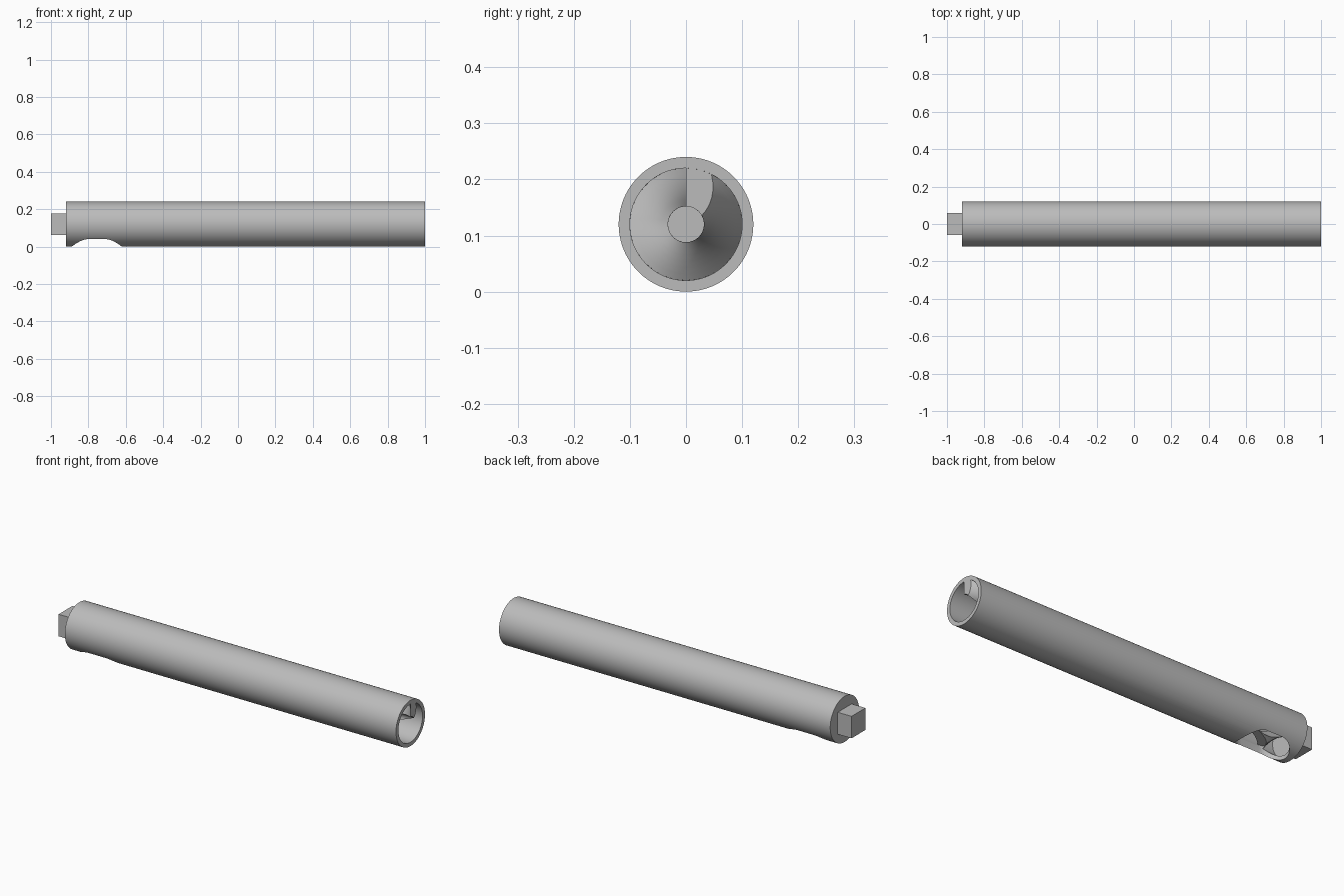
import bpy, bmesh, math
from math import sin, cos, pi, radians

old = bpy.data.objects.get("Cube")
if old:
    bpy.data.objects.remove(old, do_unlink=True)

R, BORE, CORE = 0.12, 0.10, 0.032   # outer, bore and ribbon inner radii
AXIS = 0.12                         # height of the centre line
CAP, FLOOR, MOUTH = -0.92, -0.9, 1.0
PITCH = 0.5

grey = bpy.data.materials.new("plain grey")
grey.use_nodes = True
grey.diffuse_color = (0.5, 0.5, 0.5, 1)
grey.node_tree.nodes["Principled BSDF"].inputs["Base Color"].default_value = (0.5, 0.5, 0.5, 1)


def make(name, bm):
    bmesh.ops.recalc_face_normals(bm, faces=bm.faces)
    mesh = bpy.data.meshes.new(name)
    bm.to_mesh(mesh)
    bm.free()
    obj = bpy.data.objects.new(name, mesh)
    bpy.context.collection.objects.link(obj)
    mesh.materials.append(grey)
    return obj


def loft(name, rings):
    """Closed solid through equal-sized rings of points."""
    bm = bmesh.new()
    loops = [[bm.verts.new(p) for p in ring] for ring in rings]
    for a, b in zip(loops, loops[1:]):
        for i in range(len(a)):
            bm.faces.new((a[i - 1], a[i], b[i], b[i - 1]))
    bm.faces.new(loops[0])
    bm.faces.new(loops[-1])
    return make(name, bm)


def circle(x, r, n=96):
    return [(x, r * sin(2 * pi * i / n), AXIS + r * cos(2 * pi * i / n)) for i in range(n)]


# Tube: closed at the drive end, open at the mouth
tube = loft("tube", [circle(CAP, R), circle(MOUTH, R), circle(MOUTH, BORE), circle(FLOOR, BORE)])

# Square drive stub
bm = bmesh.new()
bmesh.ops.create_cube(bm, size=1)
for v in bm.verts:
    v.co.x = -1.0 if v.co.x < 0 else CAP
    v.co.y *= 0.115
    v.co.z = AXIS + v.co.z * 0.115
make("drive_stub", bm)

# Helical ribbon: a buttress-shaped sector twisted along the bore
section = [(CORE, 0.0)]
section += [(BORE, radians(27 * i / 6)) for i in range(7)]
section += [(BORE + (CORE - BORE) * i / 6, radians(27 + 34 * i / 6)) for i in range(1, 7)]
section += [(CORE, radians(61 - 61 * i / 6)) for i in range(1, 6)]
steps = 240
rings = []
for k in range(steps + 1):
    depth = (MOUTH - FLOOR) * k / steps
    turn = 2 * pi * depth / PITCH
    rings.append([(MOUTH - depth, r * sin(a + turn), AXIS + r * cos(a + turn)) for r, a in section])
ribbon = loft("helical_ribbon", rings)

# Rounded discharge slot through the underside
half, width = 0.045, 0.089
outline = []
for i in range(48):
    a = 2 * pi * (i + 0.5) / 48
    outline.append((-0.755 + math.copysign(half, cos(a)) + width * cos(a), width * sin(a)))
cutter = loft("slot_cutter", [[(x, y, z) for x, y in outline] for z in (-0.05, 0.08)])
cutter.hide_render = True

for obj in (tube, ribbon):
    mod = obj.modifiers.new("slot", 'BOOLEAN')
    mod.operation, mod.solver, mod.object = 'DIFFERENCE', 'EXACT', cutter
    bpy.ops.object.select_all(action='DESELECT')
    obj.select_set(True)
    bpy.context.view_layer.objects.active = obj
    bpy.ops.object.modifier_apply(modifier=mod.name)
    bpy.ops.object.shade_smooth_by_angle(angle=radians(30))

bpy.data.objects.remove(cutter, do_unlink=True)
